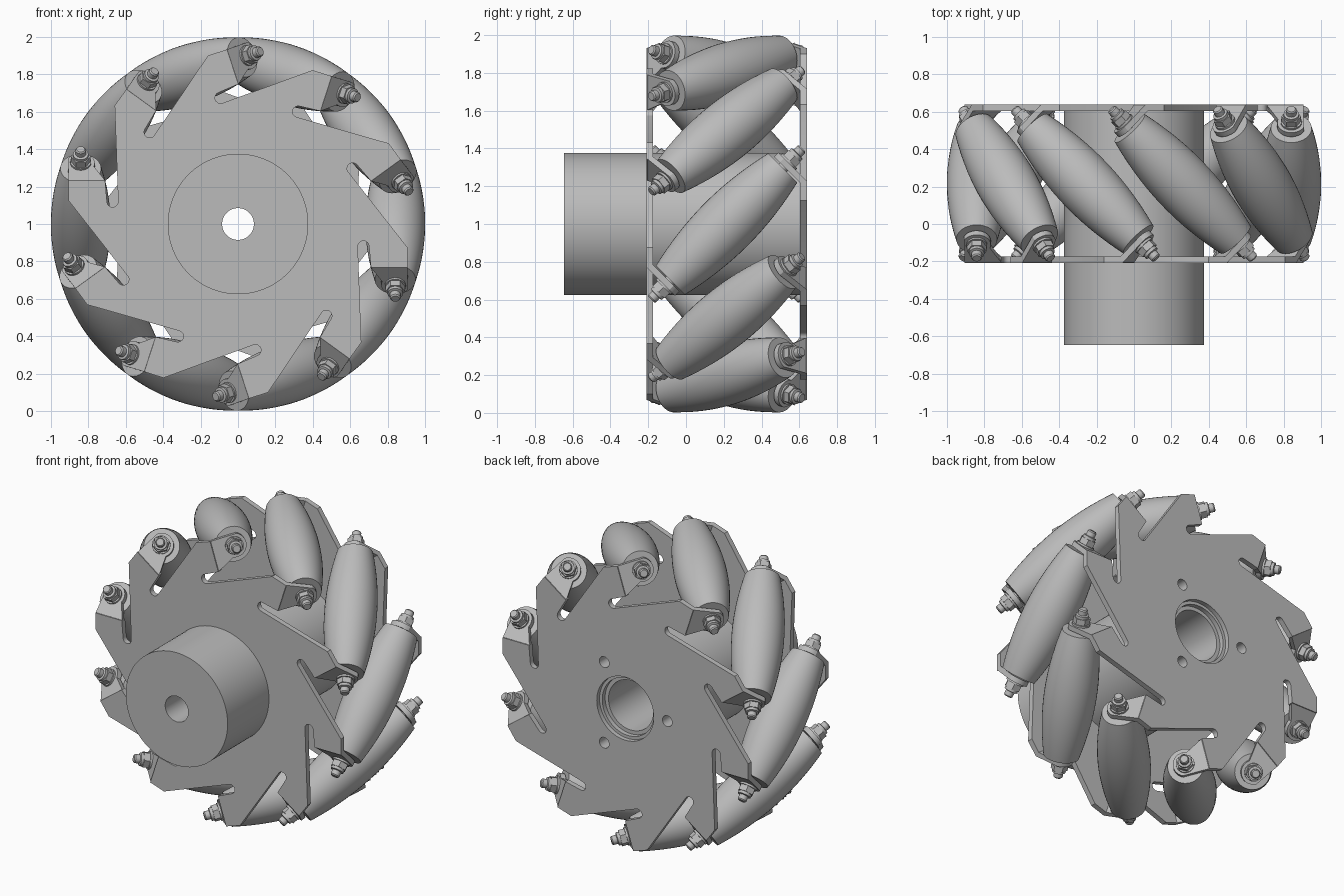
import bpy, bmesh
from math import sin, cos, pi, sqrt, radians
from mathutils import Matrix

if "Cube" in bpy.data.objects:
    bpy.data.objects.remove(bpy.data.objects["Cube"])

COUNT = 10                 # rollers
STEP = 2 * pi / COUNT
AXIS_R = 0.84              # distance of roller axes from wheel axis
FLAP_S = 0.445             # flap position along the roller axis
PLATE_Y = 0.407            # plate offset from the wheel's middle plane
THICK = 0.035

grey = bpy.data.materials.new("grey metal")
grey.use_nodes = True
colour = (0.5, 0.5, 0.5, 1)
grey.diffuse_color = colour
grey.node_tree.nodes["Principled BSDF"].inputs["Base Color"].default_value = colour

WHEEL = Matrix.Translation((0, 0.215, 1))
UPRIGHT = Matrix.Rotation(pi / 2, 4, 'X')
FLIP = Matrix.Rotation(pi, 4, 'X')


def add(name, mesh, matrix):
    obj = bpy.data.objects.new(name, mesh)
    bpy.context.collection.objects.link(obj)
    obj.matrix_world = matrix
    if not mesh.materials:
        mesh.materials.append(grey)
    return obj


def arc(cx, cy, r, a0, a1, n):
    return [(cx + r * cos(radians(a0 + (a1 - a0) * i / n)),
             cy + r * sin(radians(a0 + (a1 - a0) * i / n))) for i in range(n + 1)]


def circle(r, cx=0, cy=0, n=64):
    return arc(cx, cy, r, 0, 360, n)[:-1]


def slab(name, loops, thickness):
    """Flat outline with holes, thickened about its own plane."""
    curve = bpy.data.curves.new(name, 'CURVE')
    curve.dimensions = '2D'
    curve.fill_mode = 'BOTH'
    curve.extrude = thickness / 2
    for loop in loops:
        spline = curve.splines.new('POLY')
        spline.points.add(len(loop) - 1)
        for p, (x, y) in zip(spline.points, loop):
            p.co = (x, y, 0, 1)
        spline.use_cyclic_u = True
    temp = bpy.data.objects.new(name, curve)
    bpy.context.collection.objects.link(temp)
    bpy.context.view_layer.update()
    graph = bpy.context.evaluated_depsgraph_get()
    mesh = bpy.data.meshes.new_from_object(temp.evaluated_get(graph))
    bpy.data.objects.remove(temp)
    bm = bmesh.new()
    bm.from_mesh(mesh)
    bmesh.ops.remove_doubles(bm, verts=bm.verts, dist=1e-5)
    bmesh.ops.recalc_face_normals(bm, faces=bm.faces)
    bm.to_mesh(mesh)
    bm.free()
    return mesh


def lathe(name, profile, sides):
    """Spin (radius, height) points around local z."""
    bm = bmesh.new()
    verts = [bm.verts.new((r, 0, h)) for r, h in profile]
    edges = [bm.edges.new(pair) for pair in zip(verts, verts[1:])]
    bmesh.ops.spin(bm, geom=verts + edges, cent=(0, 0, 0), axis=(0, 0, 1),
                   angle=2 * pi, steps=sides, use_merge=True)
    bmesh.ops.remove_doubles(bm, verts=bm.verts, dist=1e-5)
    bmesh.ops.recalc_face_normals(bm, faces=bm.faces)
    mesh = bpy.data.meshes.new(name)
    bm.to_mesh(mesh)
    bm.free()
    return mesh


# Side plates: ten hooked lobes separated by round-ended slots
outline = []
for k in range(COUNT):
    c, s = cos(-k * STEP), sin(-k * STEP)
    lobe = [(0.905, -0.125), (0.905, -0.232), (0.71, -0.232)]
    lobe += arc(0.67, -0.12, 0.03, 0, 180, 8)
    outline += [(x * c - y * s, x * s + y * c) for x, y in lobe]

bolt_holes = [circle(0.036, 0.31 * cos(a), 0.31 * sin(a), 24)
              for a in (pi / 3, pi, 5 * pi / 3)]
mirrored_holes = [[(x, -y) for x, y in h] for h in bolt_holes]
add("front_plate", slab("front_plate", [outline, circle(0.3)], THICK),
    WHEEL @ Matrix.Translation((0, -PLATE_Y, 0)) @ UPRIGHT)
add("back_plate", slab("back_plate", [outline, circle(0.21)] + mirrored_holes, THICK),
    WHEEL @ FLIP @ Matrix.Translation((0, -PLATE_Y, 0)) @ UPRIGHT)


# Hub: narrow bore at the front, wide bore and screw holes at the back
def hub_section(name, y0, y1, holes):
    add(name, slab(name, [circle(0.375, n=96)] + holes, y1 - y0),
        Matrix.Translation((0, (y0 + y1) / 2, 1)) @ UPRIGHT)


hub_section("hub_front", -0.645, -0.1, [circle(0.085)])
hub_section("hub_back", -0.1, 0.58, [circle(0.165)] + bolt_holes)
hub_section("hub_rim", 0.58, 0.61, [circle(0.19)] + bolt_holes)

# Barrel roller whose outer edge follows the wheel's round outline
HALF = 0.42
barrel = [(0.03, -HALF)]
for i in range(25):
    h = -HALF + 2 * HALF * i / 24
    barrel.append((1 - sqrt(AXIS_R ** 2 + h * h / 2), h))
barrel.append((0.03, HALF))
roller = lathe("roller", barrel, 40)

# Bent flap, washer, nut and bolt for one roller end
flap = slab("flap", [[(-0.13, 0.132), (0.065, 0.132)]
                     + arc(0, 0, 0.075, -25, -200, 16)], 0.032)
washer = lathe("washer", [(0, 0.455), (0.056, 0.455), (0.056, 0.473), (0, 0.473)], 24)
nut = lathe("nut", [(0, 0.47), (0.052, 0.47), (0.052, 0.51), (0, 0.51)], 6)
bolt = lathe("bolt", [(0, 0.4), (0.03, 0.4), (0.03, 0.508), (0.041, 0.508), (0.041, 0.527),
                      (0.028, 0.53), (0.028, 0.558), (0.022, 0.565), (0, 0.565)], 20)

for k in range(COUNT):
    place = (WHEEL @ Matrix.Rotation(-k * STEP, 4, 'Y')
             @ Matrix.Translation((AXIS_R, 0, 0)) @ Matrix.Rotation(-pi / 4, 4, 'X'))
    add(f"roller_{k}", roller, place)
    for side, turn in (("back", Matrix()), ("front", FLIP)):
        end = place @ turn
        add(f"{side}_flap_{k}", flap, end @ Matrix.Translation((0, 0, FLAP_S)))
        for part in (washer, nut, bolt):
            add(f"{side}_{part.name}_{k}", part, end)

# Smooth round surfaces, keep edges sharp
for mesh in {o.data for o in bpy.data.objects if o.type == 'MESH'}:
    owner = next(o for o in bpy.data.objects if o.data == mesh)
    bpy.ops.object.select_all(action='DESELECT')
    owner.select_set(True)
    bpy.context.view_layer.objects.active = owner
    bpy.ops.object.shade_smooth_by_angle(angle=radians(30))
